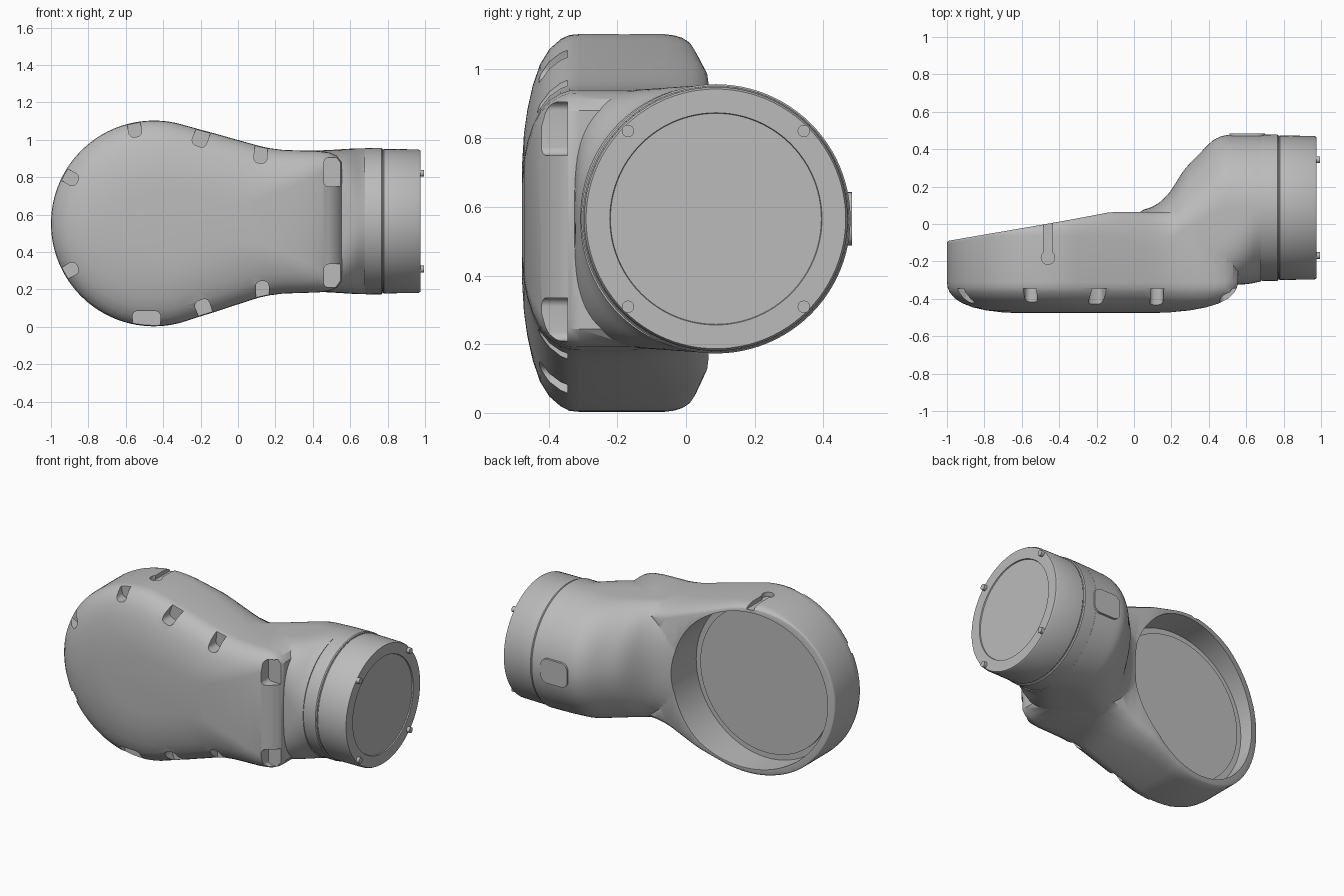
import bpy, bmesh, math
from mathutils import Matrix, Vector

if "Cube" in bpy.data.objects:
    bpy.data.objects.remove(bpy.data.objects["Cube"])

grey = bpy.data.materials.new("light_grey")
grey.diffuse_color = (0.5, 0.5, 0.5, 1)
grey.use_nodes = True
grey.node_tree.nodes["Principled BSDF"].inputs["Base Color"].default_value = grey.diffuse_color
CY, CZ = 0.087, 0.565          # axis of the round end
PX, PZ = -0.45, 0.553          # centre of the wide pod


def finish(bm, name):
    bmesh.ops.recalc_face_normals(bm, faces=bm.faces)
    me = bpy.data.meshes.new(name)
    bm.to_mesh(me)
    bm.free()
    me.materials.append(grey)
    ob = bpy.data.objects.new(name, me)
    bpy.context.collection.objects.link(ob)
    return ob


def activate(ob):
    bpy.ops.object.select_all(action='DESELECT')
    ob.select_set(True)
    bpy.context.view_layer.objects.active = ob


def smooth(ob, angle=32):
    activate(ob)
    bpy.ops.object.shade_smooth_by_angle(angle=math.radians(angle))


def boolean(ob, other, op):
    m = ob.modifiers.new("bool", 'BOOLEAN')
    m.operation, m.solver, m.object = op, 'EXACT', other
    activate(ob)
    bpy.ops.object.modifier_apply(modifier=m.name)
    bpy.data.objects.remove(other)


def loft(bm, rings, cap_ends=True):
    vs = [[bm.verts.new(p) for p in r] for r in rings]
    n = len(vs[0])
    for a, b in zip(vs, vs[1:]):
        for i in range(n):
            bm.faces.new((a[i], a[(i + 1) % n], b[(i + 1) % n], b[i]))
    if cap_ends:
        bm.faces.new(vs[0])
        bm.faces.new(vs[-1])
    return vs


def lathe_x(name, profile, n=96):
    bm = bmesh.new()
    ang = [2 * math.pi * i / n for i in range(n)]
    loft(bm, [[(x, CY + r * math.cos(a), CZ + r * math.sin(a)) for a in ang]
              for x, r in profile])
    ob = finish(bm, name)
    smooth(ob)
    return ob


def cylinder(name, r, depth, loc, axis, n=64):
    bm = bmesh.new()
    rot = Vector((0, 0, 1)).rotation_difference(Vector(axis)).to_matrix().to_4x4()
    bmesh.ops.create_cone(bm, cap_ends=True, segments=n, radius1=r, radius2=r,
                          depth=depth, matrix=Matrix.Translation(loc) @ rot)
    return finish(bm, name)


def box(name, lo, hi, bevel=0, axis=1):
    bm = bmesh.new()
    size = [b - a for a, b in zip(lo, hi)]
    mid = [(a + b) / 2 for a, b in zip(lo, hi)]
    bmesh.ops.create_cube(bm, size=1, matrix=Matrix.Translation(mid) @ Matrix.Diagonal((*size, 1)))
    if bevel:
        es = [e for e in bm.edges
              if abs((e.verts[0].co - e.verts[1].co)[axis]) > 0.9 * size[axis]]
        bmesh.ops.bevel(bm, geom=es, offset=bevel, segments=6, affect='EDGES', profile=0.5)
    return finish(bm, name)


def interp(table, x):
    for (x0, *a), (x1, *b) in zip(table, table[1:]):
        if x <= x1:
            t = max(0, (x - x0) / (x1 - x0))
            return [p + (q - p) * t for p, q in zip(a, b)]
    return list(table[-1][1:])


# Pod: teardrop outline with a domed front and a slanted back
upper = [(PX + 0.55 * math.cos(a), PZ + 0.55 * math.sin(a))
         for a in [math.radians(178 - 103 * i / 32) for i in range(33)]]
upper += [(-0.2, 1.054), (-0.12, 1.033), (-0.05, 1.013), (0.05, 0.985), (0.11, 0.968), (0.17, 0.955),
          (0.24, 0.946), (0.33, 0.943), (0.43, 0.94), (0.49, 0.932), (0.53, 0.914), (0.555, 0.88)]


def mid_z(x):
    return interp([(-0.3, 0.553), (0.1, 0.562), (0.6, 0.562)], x)[0]


outline = upper + [(x, 2 * mid_z(x) - z) for x, z in reversed(upper)]


def back_y(x):
    return min(0.065, 0.065 + 0.172 * (x + 0.1))


def ring(sx, sz, y):
    return [(-0.3 + (x + 0.3) * sx, y, mid_z(x) + (z - mid_z(x)) * sz) for x, z in outline]


def back_ring(inset, drop):
    # back edge is crisp at the far end and softens towards the neck
    pts = []
    for x, z in outline:
        k = interp([(-0.75, 0.15), (-0.2, 1.0), (0.2, 2.0), (0.6, 2.0)], x)[0]
        s = 1 - inset * k
        pts.append((-0.3 + (x + 0.3) * s, back_y(x) - drop * k, mid_z(x) + (z - mid_z(x)) * s))
    return pts


bm = bmesh.new()
front = [(0.45, 0.32, -0.477), (0.58, 0.47, -0.472), (0.7, 0.60, -0.462), (0.8, 0.73, -0.446),
         (0.88, 0.84, -0.425), (0.94, 0.92, -0.398), (0.98, 0.973, -0.365), (0.995, 0.995, -0.34),
         (1.0, 1.0, -0.31)]
rings = [ring(*f) for f in front]
rings += [back_ring(i, d) for i, d in ((0, 0.11), (0.01, 0.065), (0.03, 0.03), (0.055, 0.008), (0.08, 0))]
vs = loft(bm, rings, cap_ends=False)
bm.faces.new(vs[0])
n = len(outline)
for i in range(n // 2 - 1):
    bm.faces.new((vs[-1][i], vs[-1][i + 1], vs[-1][n - 2 - i], vs[-1][n - 1 - i]))
body = finish(bm, "body_shell")

# Neck: sections turning from a rounded block into a circle
#        x     back  centre front  half  back/front exponent
neck = [(-0.06, 0.03, -0.06, -0.28, 0.37, 2.4, 3.0),
        (0.02, 0.068, -0.08, -0.30, 0.375, 2.3, 3.5),
        (0.10, 0.090, -0.09, -0.31, 0.375, 2.2, 4.0),
        (0.17, 0.140, -0.08, -0.32, 0.374, 2.0, 5.0),
        (0.22, 0.210, -0.06, -0.325, 0.374, 1.9, 5.5),
        (0.26, 0.285, -0.04, -0.325, 0.374, 1.85, 6.0),
        (0.34, 0.365, 0.01, -0.325, 0.376, 1.85, 6.0),
        (0.42, 0.450, 0.05, -0.325, 0.378, 1.92, 5.5),
        (0.48, 0.476, CY, -0.325, 0.38, 2.0, 4.8),
        (0.56, 0.478, CY, -0.325, 0.385, 2.0, 3.4),
        (0.64, 0.478, CY, -0.318, 0.39, 2.0, 2.3),
        (0.68, 0.478, CY, -0.304, 0.39, 2.0, 2.0)]
sections = []
for k in range(38):
    x = -0.06 + 0.02 * k
    # average neighbouring samples for a soft sweep
    samples = [interp(neck, x + d) for d in (-0.025, 0, 0.025)]
    b, c, f, h, eb, ef = [sum(v) / 3 for v in zip(*samples)]
    sec = []
    for i in range(96):
        a = 2 * math.pi * i / 96
        co, si = math.cos(a), math.sin(a)
        e = eb if co > 0 else ef
        u = math.copysign(abs(co) ** (2 / e), co)
        w = math.copysign(abs(si) ** (2 / e), si)
        sec.append((x, c + u * ((b - c) if u > 0 else (c - f)), CZ + h * w))
    sections.append(sec)
bm = bmesh.new()
loft(bm, sections)
boolean(body, finish(bm, "neck"), 'UNION')

# Round recess in the back
boolean(body, cylinder("recess_cutter", 0.503, 0.8, (PX, 0.22, PZ), (0, 1, 0), 96), 'DIFFERENCE')

# Clip notches round the front rim: inner end x, z, outward angle, width
notches = [(-0.885, 0.79, 150, 0.07), (-0.55, 1.045, 100, 0.07), (-0.205, 0.995, 70, 0.08),
           (0.12, 0.905, 85, 0.07), (-0.885, 0.31, 210, 0.07), (-0.19, 0.115, 290, 0.08),
           (0.13, 0.215, 272, 0.07), (-0.49, 0.055, 270, 0.15)]
for x, z, deg, w in notches:
    cut = box("notch_cutter", (-0.03, -0.7, -w / 2), (0.3, -0.345, w / 2), 0.028)
    cut.data.transform(Matrix.Translation((x, 0, z)) @ Matrix.Rotation(-math.radians(deg), 4, 'Y'))
    boolean(body, cut, 'DIFFERENCE')

# Corner pockets beside the neck
for z0, z1 in ((0.75, 0.905), (0.21, 0.335)):
    boolean(body, box("pocket_cutter", (0.46, -0.7, z0), (0.7, -0.345, z1), 0.025), 'DIFFERENCE')

# Shallow keyhole slot in the top wall
boolean(body, box("slot_cutter", (-0.483, -0.17, 1.075), (-0.437, 0.2, 1.3)), 'DIFFERENCE')
boolean(body, cylinder("keyhole_cutter", 0.036, 0.25, (-0.46, -0.18, 1.2), (0, 0, 1), 24), 'DIFFERENCE')
smooth(body, 35)

# Disc on the recess floor
smooth(cylinder("recess_disc", 0.465, 0.02, (PX, -0.178, PZ), (0, 1, 0), 96))

# Collar, end cap and its shallow inset face
lathe_x("collar", [(0.64, 0.37), (0.655, 0.388), (0.69, 0.391), (0.766, 0.392), (0.772, 0.387), (0.772, 0.3)])
lathe_x("end_cap", [(0.74, 0.3), (0.765, 0.382), (0.775, 0.382), (0.78, 0.386), (0.964, 0.384),
                    (0.975, 0.378), (0.975, 0.309), (0.968, 0.307), (0.968, 0.1)])

# Screws on the end cap
for sy in (-1, 1):
    for sz in (-1, 1):
        smooth(cylinder("screw", 0.018, 0.04, (0.975, CY + sy * 0.256, CZ + sz * 0.256), (1, 0, 0), 20))

# Raised pad on the back of the collar
smooth(box("back_pad", (0.51, 0.42, 0.487), (0.70, 0.484, 0.643), 0.045))
